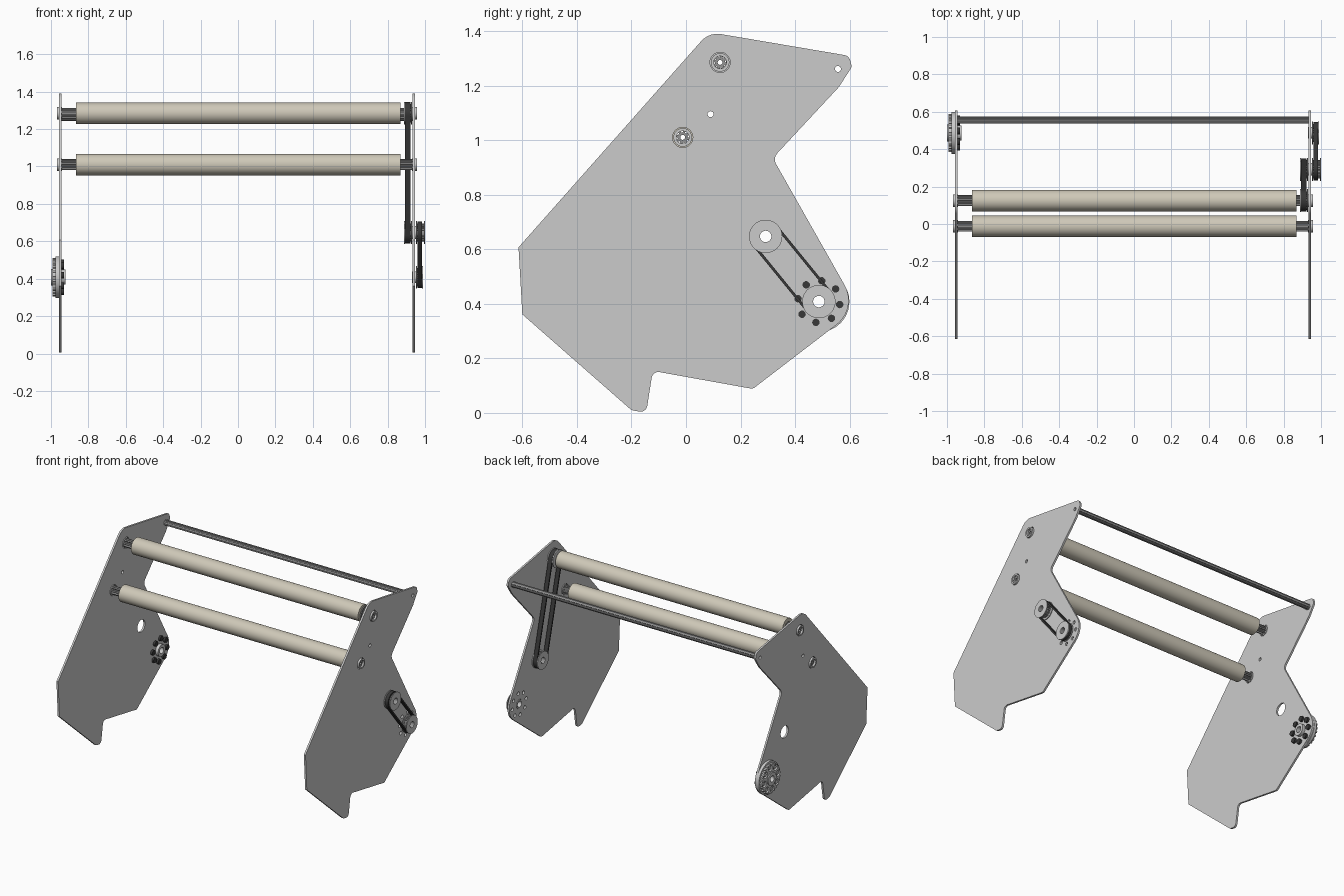
import bpy, bmesh
from math import sin, cos, tan, pi, atan2
from mathutils import Vector, Matrix

if "Cube" in bpy.data.objects:
    bpy.data.objects.remove(bpy.data.objects["Cube"])


def material(name, r, g, b):
    m = bpy.data.materials.new(name)
    m.diffuse_color = (r, g, b, 1)
    m.use_nodes = True
    m.node_tree.nodes["Principled BSDF"].inputs["Base Color"].default_value = m.diffuse_color
    return m


BEIGE = material("beige_rubber", 0.62, 0.58, 0.48)
BLACK = material("black_rubber", 0.04, 0.04, 0.04)
STEEL = material("dark_steel", 0.3, 0.3, 0.3)


# Outline helpers: all outlines are (y, z) loops
def circle(c, r, n=32):
    return [(c[0] + r * cos(2 * pi * i / n), c[1] + r * sin(2 * pi * i / n)) for i in range(n)]


def gear(c, r_out, r_in, teeth):
    pts = []
    for i in range(teeth):
        for f, r in ((0.0, r_in), (0.4, r_in), (0.5, r_out), (0.9, r_out)):
            a = 2 * pi * (i + f) / teeth
            pts.append((c[0] + r * cos(a), c[1] + r * sin(a)))
    return pts


def ring_points(c, r, n=8, offset=-8):
    a0 = offset * pi / 180
    return [(c[0] + r * cos(a0 + 2 * pi * i / n), c[1] + r * sin(a0 + 2 * pi * i / n)) for i in range(n)]


def stadium(a, b, r, n=20):
    t = atan2(b[1] - a[1], b[0] - a[0])
    pts = []
    for c, start in ((b, t - pi / 2), (a, t + pi / 2)):
        pts += [(c[0] + r * cos(start + pi * i / n), c[1] + r * sin(start + pi * i / n)) for i in range(n + 1)]
    return pts


def rounded(corners):
    pts = []
    for i, (y, z, r) in enumerate(corners):
        p = Vector((y, z))
        if r == 0:
            pts.append((y, z))
            continue
        u = (Vector(corners[i - 1][:2]) - p).normalized()
        v = (Vector(corners[(i + 1) % len(corners)][:2]) - p).normalized()
        half = u.angle(v) / 2
        mid = p + (u + v).normalized() * r / sin(half)
        s = p + u * r / tan(half) - mid
        e = p + v * r / tan(half) - mid
        a0 = atan2(s.y, s.x)
        d = (atan2(e.y, e.x) - a0 + pi) % (2 * pi) - pi
        n = 16 if r > 0.05 else 8
        pts += [(mid.x + r * cos(a0 + d * k / n), mid.y + r * sin(a0 + d * k / n)) for k in range(n + 1)]
    return pts


# Extrude an outline (first loop) with holes (other loops) from x0 to x1
def extrude(name, loops, x0, x1, mat=None):
    cu = bpy.data.curves.new(name, 'CURVE')
    cu.dimensions = '2D'
    cu.fill_mode = 'BOTH'
    cu.extrude = (x1 - x0) / 2
    for loop in loops:
        sp = cu.splines.new('POLY')
        sp.points.add(len(loop) - 1)
        for p, (y, z) in zip(sp.points, loop):
            p.co = (y, z, 0, 1)
        sp.use_cyclic_u = True
    tmp = bpy.data.objects.new(name + "_curve", cu)
    bpy.context.collection.objects.link(tmp)
    deps = bpy.context.evaluated_depsgraph_get()
    me = bpy.data.meshes.new_from_object(tmp.evaluated_get(deps))
    bpy.data.objects.remove(tmp)
    me.transform(Matrix(((0, 0, 1, (x0 + x1) / 2), (1, 0, 0, 0), (0, 1, 0, 0), (0, 0, 0, 1))))
    bm = bmesh.new()
    bm.from_mesh(me)
    bmesh.ops.remove_doubles(bm, verts=bm.verts, dist=1e-5)
    bmesh.ops.recalc_face_normals(bm, faces=bm.faces)
    bm.to_mesh(me)
    bm.free()
    me.materials.clear()
    if mat:
        me.materials.append(mat)
    ob = bpy.data.objects.new(name, me)
    bpy.context.collection.objects.link(ob)
    bpy.ops.object.select_all(action='DESELECT')
    ob.select_set(True)
    bpy.context.view_layer.objects.active = ob
    bpy.ops.object.shade_smooth_by_angle(angle=0.6)
    return ob


# Axis positions (y, z)
LOWER, UPPER = (-0.012, 1.01), (0.125, 1.285)
MID, DRIVE = (0.292, 0.647), (0.487, 0.408)
ROD, SPARE = (0.557, 1.261), (0.09, 1.095)

# Side plates
outline = rounded([
    (-0.614, 0.607, 0), (-0.60, 0.361, 0), (-0.20, 0.010, 0.03), (-0.146, 0.0, 0.025),
    (-0.122, 0.154, 0.025), (0.245, 0.088, 0.02), (0.63, 0.383, 0.113), (0.318, 0.934, 0.035),
    (0.56, 1.194, 0.02), (0.608, 1.268, 0.02), (0.598, 1.309, 0.027), (0.085, 1.396, 0.08)])
bolts = ring_points(DRIVE, 0.077)
holes = [circle(LOWER, 0.037), circle(UPPER, 0.037), circle(MID, 0.042), circle(ROD, 0.011, 20),
         circle(SPARE, 0.011, 20), circle(DRIVE, 0.032)] + [circle(b, 0.012, 16) for b in bolts]
extrude("left_side_plate", [outline] + holes, -0.957, -0.944)
extrude("right_side_plate", [outline] + holes, 0.933, 0.946)

# Rollers with splined hollow shafts and bearings in the plates
for label, c in (("lower", LOWER), ("upper", UPPER)):
    extrude(label + "_roller", [circle(c, 0.057, 48), circle(c, 0.032)], -0.865, 0.87, BEIGE)
    extrude(label + "_roller_shaft", [gear(c, 0.029, 0.019, 8), circle(c, 0.009, 16)], -0.955, 0.945, STEEL)
    for side, x0, x1 in (("left", -0.967, -0.942), ("right", 0.931, 0.956)):
        extrude(f"{label}_{side}_bearing", [circle(c, 0.034), circle(c, 0.023)], x0, x1)

# Cross rod at the back
extrude("cross_rod", [gear(ROD, 0.019, 0.015, 6), circle(ROD, 0.011, 20)], -0.944, 0.933, STEEL)


# Toothed pulley with two flanges
def pulley(name, c, x0, x1, bore):
    hole = circle(c, bore, 24)
    extrude(name, [gear(c, 0.049, 0.043, 24), hole], x0 + 0.004, x1 - 0.004, STEEL)
    extrude(name + "_inner_flange", [circle(c, 0.061, 40), hole], x0, x0 + 0.005)
    extrude(name + "_outer_flange", [circle(c, 0.061, 40), hole], x1 - 0.005, x1)


def belt(name, a, b, x0, x1):
    extrude(name, [stadium(a, b, 0.059), stadium(a, b, 0.049)], x0, x1, BLACK)


# Inner drive inside the right plate, outer drive outside it
pulley("roller_pulley", UPPER, 0.887, 0.93, 0.022)
pulley("inner_mid_pulley", MID, 0.887, 0.93, 0.021)
belt("inner_belt", UPPER, MID, 0.894, 0.923)
pulley("outer_mid_pulley", MID, 0.953, 1.0, 0.021)
pulley("drive_pulley", DRIVE, 0.953, 0.989, 0.021)
belt("outer_belt", MID, DRIVE, 0.96, 0.983)
extrude("mid_hub", [circle(MID, 0.034), circle(MID, 0.021, 24)], 0.928, 0.955)
extrude("drive_hub", [circle(DRIVE, 0.031), circle(DRIVE, 0.021, 24)], 0.93, 0.955)

# Bolted hub wheel on the left plate
bore = circle(DRIVE, 0.021, 24)
extrude("wheel_flange", [circle(DRIVE, 0.112, 48), bore], -0.976, -0.957)
extrude("wheel_ring", [gear(DRIVE, 0.102, 0.094, 24), bore] + [circle(b, 0.021, 20) for b in bolts],
        -0.993, -0.976)
extrude("wheel_cap", [circle(DRIVE, 0.045), bore], -1.0, -0.992)
extrude("wheel_inner_hub", [circle(DRIVE, 0.04), bore], -0.957, -0.923)
for i, b in enumerate(bolts):
    extrude(f"wheel_bolt_{i + 1}", [circle(b, 0.012, 16)], -0.99, -0.944)
    extrude(f"wheel_bolt_head_{i + 1}", [circle(b, 0.018, 16)], -0.944, -0.93, BLACK)
